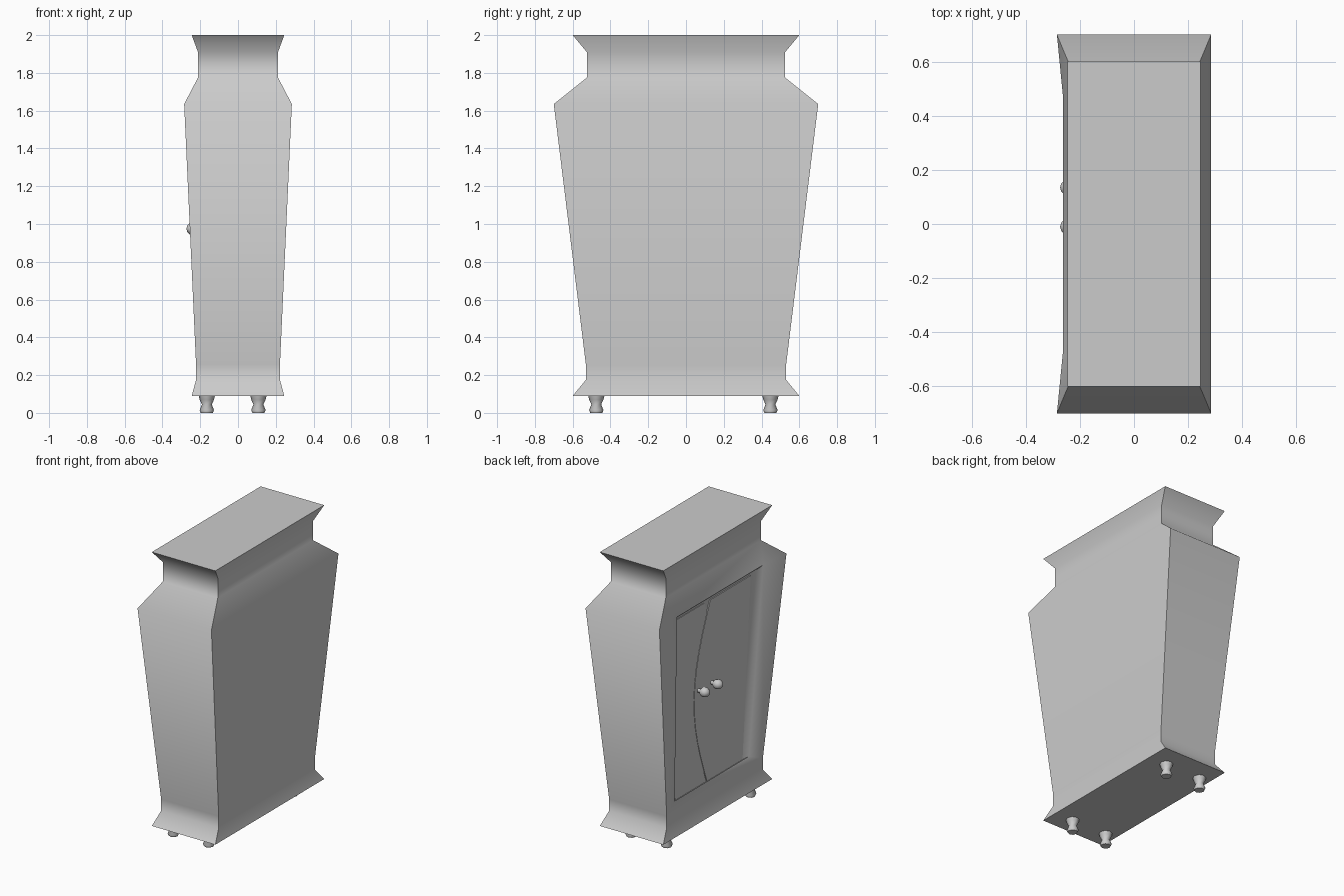
import bpy, bmesh, math
from mathutils import Vector, Matrix

if "Cube" in bpy.data.objects:
    bpy.data.objects.remove(bpy.data.objects["Cube"])


def finish(bm, name, angle=65):
    bmesh.ops.recalc_face_normals(bm, faces=bm.faces)
    me = bpy.data.meshes.new(name)
    bm.to_mesh(me)
    bm.free()
    ob = bpy.data.objects.new(name, me)
    bpy.context.collection.objects.link(ob)
    bpy.ops.object.select_all(action='DESELECT')
    ob.select_set(True)
    bpy.context.view_layer.objects.active = ob
    bpy.ops.object.shade_smooth_by_angle(angle=math.radians(angle))
    return ob


def lathe(name, profile, sides, matrix):
    # closed turned shape from (radius, height) pairs
    bm = bmesh.new()
    rings = [[bm.verts.new((r * math.cos(2 * math.pi * i / sides),
                            r * math.sin(2 * math.pi * i / sides), h))
              for i in range(sides)] for r, h in profile]
    for a, b in zip(rings, rings[1:]):
        for i in range(sides):
            j = (i + 1) % sides
            bm.faces.new((a[i], a[j], b[j], b[i]))
    bm.faces.new(rings[0])
    bm.faces.new(rings[-1])
    bm.transform(matrix)
    return finish(bm, name)


# cabinet body: stacked rectangles (z, half x, half y)
levels = [(0.09, 0.245, 0.60), (0.175, 0.222, 0.53), (0.255, 0.222, 0.53),
          (1.635, 0.285, 0.70), (1.775, 0.212, 0.525), (1.91, 0.212, 0.525),
          (2.0, 0.245, 0.60)]
bm = bmesh.new()
# corner order: 0 = -x-y, 1 = +x-y, 2 = +x+y, 3 = -x+y
rings = [[bm.verts.new((sx * hx, sy * hy, z))
          for sx, sy in ((-1, -1), (1, -1), (1, 1), (-1, 1))]
         for z, hx, hy in levels]
for k in range(len(rings) - 1):
    a, b = rings[k], rings[k + 1]
    for i in range(4):
        if i == 3 and k in (2, 3):
            continue  # door side is left open for the frame
        j = (i + 1) % 4
        bm.faces.new((a[i], a[j], b[j], b[i]))
bm.faces.new(rings[0])
bm.faces.new(rings[-1])


# door frame: sloped surround, recess walls and back, on the -x side
def loop(bx, by, bz, tx, ty, tz):
    return [bm.verts.new(p) for p in ((-bx, -by, bz), (-bx, by, bz),
                                      (-tx, ty, tz), (-tx, -ty, tz))]


rim = loop(0.20, 0.41, 0.31, 0.263, 0.475, 1.635)
back = loop(0.17, 0.375, 0.29, 0.195, 0.43, 1.57)
low, sh, neck = rings[2], rings[3], rings[4]
bm.faces.new((low[0], low[3], rim[1], rim[0]))
bm.faces.new((low[0], rim[0], rim[3], sh[0]))
bm.faces.new((low[3], sh[3], rim[2], rim[1]))
bm.faces.new((sh[0], rim[3], neck[0]))
bm.faces.new((sh[3], neck[3], rim[2]))
bm.faces.new((neck[0], rim[3], rim[2], neck[3]))
for i in range(4):
    j = (i + 1) % 4
    bm.faces.new((rim[i], rim[j], back[j], back[i]))
bm.faces.new(back)
finish(bm, "cabinet_body")


# doors: thin leaves with bowed meeting edges
def door(name, side, lift):
    bm = bmesh.new()
    z0, z1, n = 0.29, 1.565, 12

    def at(y, t):
        return (-(0.172 + 0.025 * t + lift), y, z0 + (z1 - z0) * t)
    pts = [at(side * 0.37, 0), at(side * 0.425, 1)]
    for i in range(n + 1):
        t = 1 - i / n
        pts.append(at(0.05 + side * (0.03 - 0.16 * math.sin(math.pi * t)), t))
    f = bm.faces.new([bm.verts.new(p) for p in pts])
    ext = bmesh.ops.extrude_face_region(bm, geom=[f])
    for v in ext["geom"]:
        if isinstance(v, bmesh.types.BMVert):
            v.co.x += 0.01
    finish(bm, name, 30)


door("left_door", 1, 0.002)
door("right_door", -1, 0.005)

# knobs: short stem with a ball, pointing to -x
knob = [(0.014, 0), (0.012, 0.025)] + [
    (0.034 * math.sin(a), 0.057 - 0.034 * math.cos(a))
    for a in [math.radians(d) for d in (35, 60, 90, 120, 150, 177)]]
for name, y in (("left_knob", 0.135), ("right_knob", -0.01)):
    lathe(name, knob, 10, Matrix.Translation((-0.182, y, 0.975))
          @ Matrix.Rotation(-math.pi / 2, 4, 'Y'))

# turned feet
foot = [(0.032, 0), (0.038, 0.015), (0.026, 0.045), (0.038, 0.07), (0.044, 0.095)]
for x in (-0.165, 0.108):
    for y in (-0.475, 0.447):
        lathe("foot", foot, 8, Matrix.Translation((x, y, 0)))
